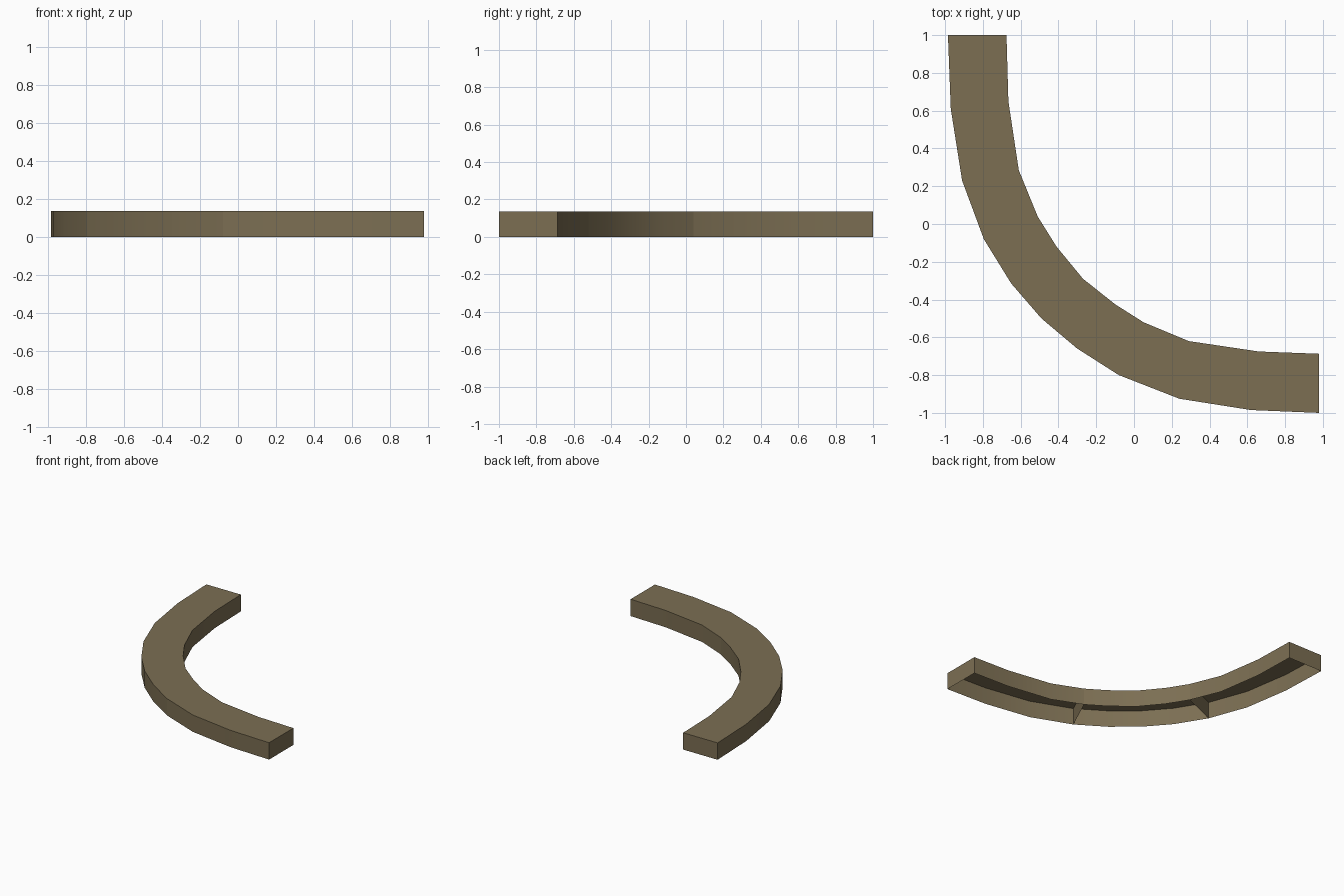
import bpy, bmesh, math

if "Cube" in bpy.data.objects:
    bpy.data.objects.remove(bpy.data.objects["Cube"])

HEIGHT = 0.137
OUTER = [(-0.985, 1.0), (-0.97, 0.61), (-0.91, 0.23), (-0.795, -0.08), (-0.65, -0.315),
         (-0.49, -0.50), (-0.30, -0.66), (-0.08, -0.80), (0.24, -0.925), (0.62, -0.985), (0.98, -1.0)]
INNER = [(-0.675, 1.0), (-0.665, 0.65), (-0.61, 0.285), (-0.51, 0.04), (-0.41, -0.12),
         (-0.27, -0.29), (-0.10, -0.425), (0.05, -0.52), (0.29, -0.62), (0.66, -0.675), (0.98, -0.687)]
RIBS = (3, 7)  # stations where the cross partitions sit

mat = bpy.data.materials.new("olive brown")
mat.diffuse_color = (0.2, 0.157, 0.086, 1)
mat.use_nodes = True
mat.node_tree.nodes["Principled BSDF"].inputs["Base Color"].default_value = mat.diffuse_color


def finish(bm, name):
    mesh = bpy.data.meshes.new(name)
    bm.to_mesh(mesh)
    bm.free()
    mesh.materials.append(mat)
    ob = bpy.data.objects.new(name, mesh)
    bpy.context.collection.objects.link(ob)
    return ob


def row(bm, pts, z):
    return [bm.verts.new((x, y, z)) for x, y in pts]


# Curved shell: top and sides, open underneath
bm = bmesh.new()
ob_, ot = row(bm, OUTER, 0), row(bm, OUTER, HEIGHT)
ib, it = row(bm, INNER, 0), row(bm, INNER, HEIGHT)
for i in range(len(OUTER) - 1):
    j = i + 1
    bm.faces.new((ot[i], ot[j], it[j], it[i]))      # top
    bm.faces.new((ob_[i], ob_[j], ot[j], ot[i]))    # outer wall
    bm.faces.new((ib[j], ib[i], it[i], it[j]))      # inner wall
bm.faces.new((ib[0], ob_[0], ot[0], it[0]))         # end caps
bm.faces.new((ob_[-1], ib[-1], it[-1], ot[-1]))
for k in RIBS:                                      # section seams stay crisp
    for a, b in ((ob_[k], ot[k]), (ib[k], it[k])):
        bm.edges.get((a, b)).smooth = False
shell = finish(bm, "curved_shell")
bpy.context.view_layer.objects.active = shell
shell.select_set(True)
bpy.ops.object.shade_smooth_by_angle(angle=math.radians(30))

# Cross partitions on the underside
for k in RIBS:
    bm = bmesh.new()
    ends = [OUTER[k], INNER[k]]
    lo, hi = row(bm, ends, 0), row(bm, ends, HEIGHT)
    bm.faces.new((lo[0], lo[1], hi[1], hi[0]))
    finish(bm, "cross_rib")
